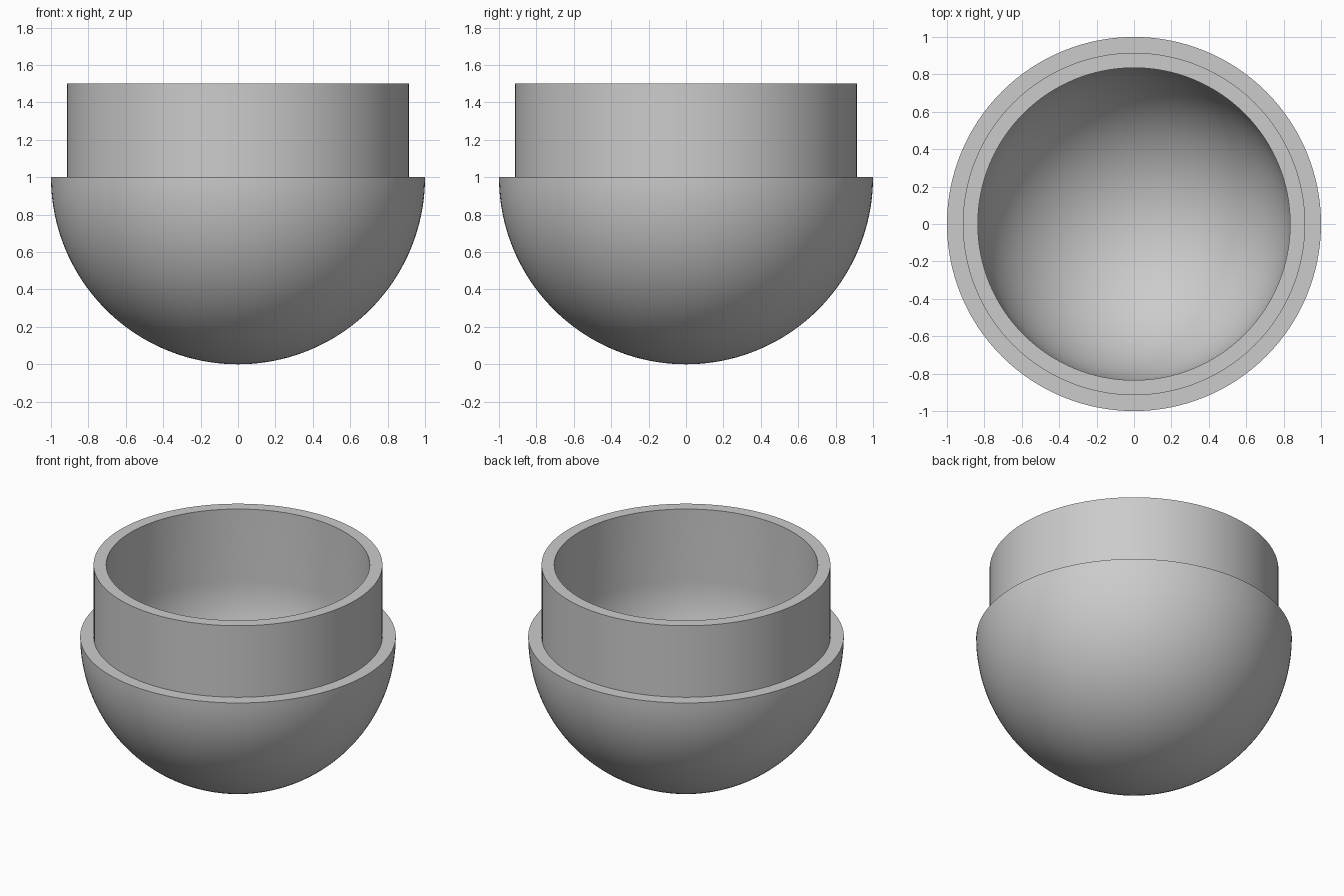
import bpy
import bmesh
from math import sin, cos, pi, radians

cube = bpy.data.objects.get("Cube")
if cube:
    bpy.data.objects.remove(cube, do_unlink=True)

SEGMENTS = 128
ARC_STEPS = 40
SHELL_R, COLLAR_R, INNER_R = 1.0, 0.915, 0.835
RIM_Z, TOP_Z = 1.0, 1.5

grey = bpy.data.materials.new("light grey")
grey.use_nodes = True
colour = (0.6, 0.6, 0.6, 1)
grey.diffuse_color = colour
grey.node_tree.nodes["Principled BSDF"].inputs["Base Color"].default_value = colour


def bowl_arc(radius):
    """Quarter circle from the bottom pole up to the rim height."""
    angles = [i / ARC_STEPS * pi / 2 for i in range(ARC_STEPS + 1)]
    return [(radius * sin(a), RIM_Z - radius * cos(a)) for a in angles]


def lathe(name, profile):
    """Spin a radius/height profile around the z axis."""
    bm = bmesh.new()
    verts = [bm.verts.new((r, 0, z)) for r, z in profile]
    edges = [bm.edges.new(pair) for pair in zip(verts, verts[1:])]
    bmesh.ops.spin(bm, geom=verts + edges, cent=(0, 0, 0), axis=(0, 0, 1),
                   angle=2 * pi, steps=SEGMENTS, use_duplicate=False)
    bmesh.ops.remove_doubles(bm, verts=bm.verts, dist=1e-4)
    bmesh.ops.recalc_face_normals(bm, faces=bm.faces)
    mesh = bpy.data.meshes.new(name)
    bm.to_mesh(mesh)
    bm.free()
    mesh.materials.append(grey)
    obj = bpy.data.objects.new(name, mesh)
    bpy.context.collection.objects.link(obj)
    bpy.ops.object.select_all(action='DESELECT')
    obj.select_set(True)
    bpy.context.view_layer.objects.active = obj
    bpy.ops.object.shade_smooth_by_angle(angle=radians(30))
    return obj


# Round outer shell, stepped ledge, raised collar and hollow round-bottomed inside
outside = bowl_arc(SHELL_R)
collar = [(COLLAR_R, RIM_Z), (COLLAR_R, TOP_Z), (INNER_R, TOP_Z)]
inside = bowl_arc(INNER_R)[::-1]
lathe("hollow_bowl_with_collar", outside + collar + inside)
